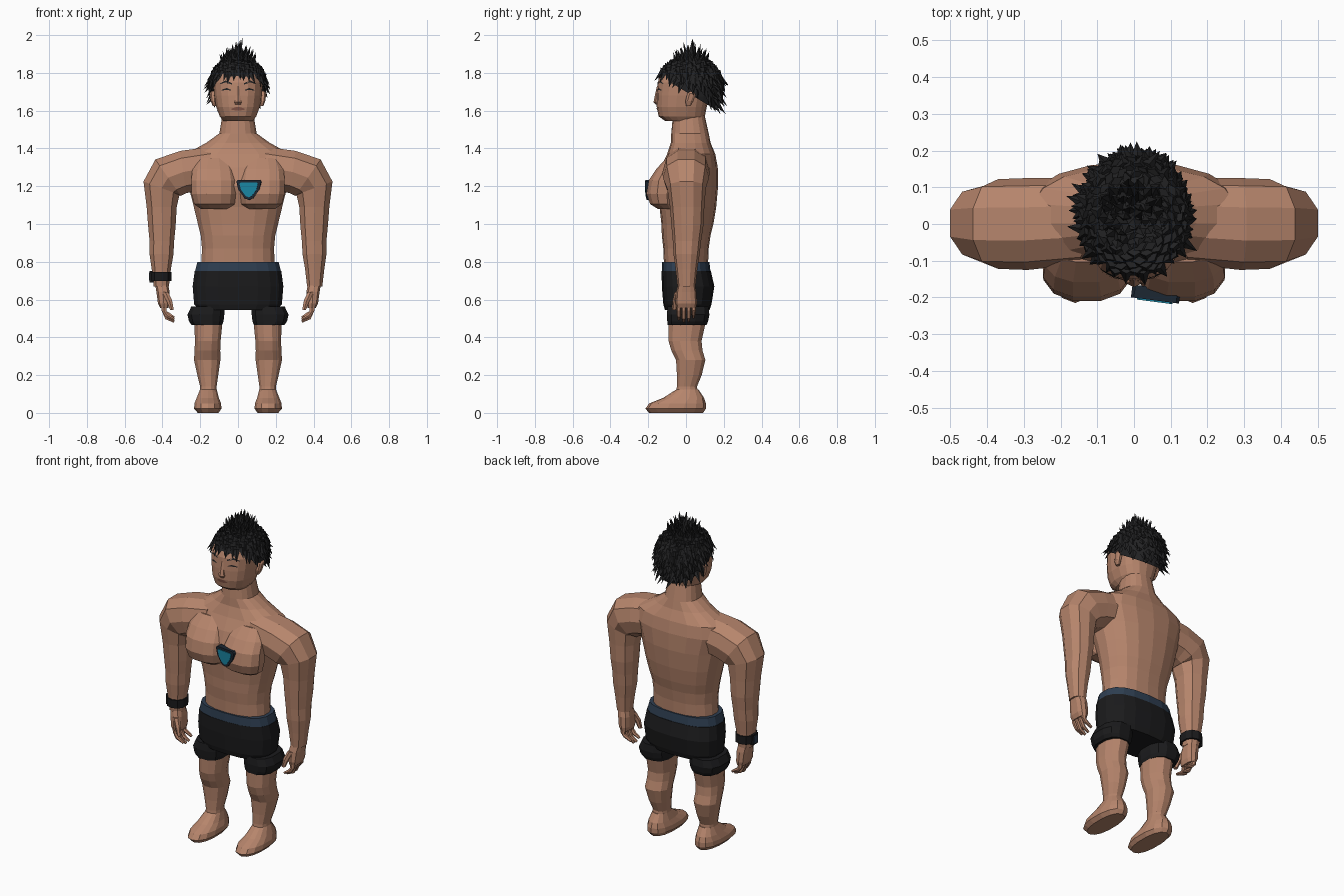
import bpy, bmesh, math, random
from mathutils import Vector, Matrix
from mathutils.bvhtree import BVHTree

random.seed(4)


def material(name, rgb):
    m = bpy.data.materials.new(name)
    m.diffuse_color = (*rgb, 1)
    return m


SKIN = material("skin", (0.47, 0.235, 0.15))
HAIR = material("hair black", (0.016, 0.016, 0.017))
CLOTH = material("shorts black", (0.011, 0.011, 0.012))
BAND = material("waistband blue", (0.028, 0.05, 0.085))
TEAL = material("emblem teal", (0.01, 0.23, 0.36))
RIM = material("emblem rim", (0.012, 0.02, 0.032))
LIP = material("lip", (0.25, 0.10, 0.07))


def finish(bm, name, mat, mirror=False):
    bmesh.ops.recalc_face_normals(bm, faces=bm.faces)
    me = bpy.data.meshes.new(name)
    bm.to_mesh(me)
    ob = bpy.data.objects.new(name, me)
    bpy.context.collection.objects.link(ob)
    me.materials.append(mat)
    if mirror:
        ob.modifiers.new("mirror", 'MIRROR')
    return ob


def loft(name, mat, sections, n=12, e=2.3, mirror=False):
    """Skin rings (centre x, z, half width, front y, back y, tilt degrees)."""
    bm = bmesh.new()
    rings = []
    for cx, z, r, yf, yb, *tilt in sections:
        a = math.radians(tilt[0]) if tilt else 0
        ring = []
        for i in range(n):
            t = 2 * math.pi * (i + 0.5) / n
            c, s = math.cos(t), math.sin(t)
            u = math.copysign(abs(c) ** (2 / e), c) * r
            v = math.copysign(abs(s) ** (2 / e), s) * (yb - yf) / 2
            ring.append(bm.verts.new((cx + u * math.cos(a), (yf + yb) / 2 + v, z + u * math.sin(a))))
        rings.append(ring)
    for p, q in zip(rings, rings[1:]):
        for i in range(n):
            j = (i + 1) % n
            bm.faces.new((p[i], p[j], q[j], q[i]))
    bm.faces.new(rings[0])
    bm.faces.new(rings[-1])
    return finish(bm, name, mat, mirror)


# Torso and neck
loft("torso", SKIN, [
    (0, 0.74, 0.20, -0.115, 0.115), (0, 0.87, 0.193, -0.12, 0.12), (0, 0.94, 0.20, -0.128, 0.13),
    (0, 1.00, 0.215, -0.13, 0.145), (0, 1.09, 0.237, -0.14, 0.16), (0, 1.20, 0.265, -0.165, 0.17),
    (0, 1.30, 0.30, -0.135, 0.168), (0, 1.37, 0.28, -0.10, 0.155), (0, 1.43, 0.17, -0.08, 0.13),
    (0, 1.48, 0.10, -0.078, 0.12), (0, 1.57, 0.085, -0.07, 0.10)], n=18)
loft("chest_muscle", SKIN, [
    (0.12, 1.08, 0.08, -0.15, -0.05), (0.125, 1.105, 0.11, -0.192, -0.05), (0.128, 1.16, 0.122, -0.212, -0.04),
    (0.128, 1.23, 0.123, -0.20, -0.04), (0.13, 1.29, 0.115, -0.16, -0.03), (0.13, 1.35, 0.09, -0.105, -0.02)],
    n=12, mirror=True)

# Arms, from inside the shoulder to the wrist
loft("arm", SKIN, [
    (0.15, 1.30, 0.115, -0.11, 0.125, 95), (0.29, 1.275, 0.118, -0.125, 0.125, 82),
    (0.37, 1.245, 0.123, -0.122, 0.122, 55), (0.405, 1.19, 0.106, -0.10, 0.105, 20),
    (0.404, 1.09, 0.083, -0.085, 0.097), (0.403, 0.99, 0.076, -0.077, 0.092),
    (0.403, 0.91, 0.068, -0.07, 0.08), (0.405, 0.84, 0.066, -0.066, 0.072),
    (0.406, 0.76, 0.053, -0.055, 0.06), (0.406, 0.67, 0.042, -0.045, 0.05)], n=10, mirror=True)
loft("palm", SKIN, [
    (0.406, 0.69, 0.036, -0.04, 0.045), (0.397, 0.64, 0.036, -0.052, 0.055),
    (0.393, 0.58, 0.032, -0.056, 0.058), (0.39, 0.555, 0.022, -0.05, 0.053)], n=10, e=2.8, mirror=True)
for i, tip in enumerate((0.495, 0.483, 0.487, 0.505)):
    y = -0.038 + i * 0.026
    loft(f"finger_{i + 1}", SKIN, [
        (0.395, 0.585, 0.016, y - 0.012, y + 0.012), (0.392, 0.54, 0.015, y - 0.012, y + 0.012, 10),
        (0.375, tip + 0.02, 0.013, y - 0.011, y + 0.011, -35),
        (0.338, tip, 0.007, y - 0.007, y + 0.007, -60)], n=6, mirror=True)
loft("thumb", SKIN, [
    (0.385, 0.64, 0.018, -0.06, -0.02), (0.362, 0.59, 0.016, -0.072, -0.04, -20),
    (0.35, 0.545, 0.011, -0.074, -0.05)], n=6, mirror=True)

# Legs and feet
loft("leg", SKIN, [
    (0.157, 0.10, 0.047, -0.055, 0.065), (0.157, 0.14, 0.045, -0.05, 0.06), (0.16, 0.20, 0.057, -0.05, 0.085),
    (0.163, 0.28, 0.072, -0.055, 0.105), (0.162, 0.33, 0.07, -0.08, 0.09), (0.16, 0.38, 0.07, -0.095, 0.085),
    (0.157, 0.47, 0.076, -0.095, 0.105), (0.16, 0.55, 0.08, -0.09, 0.11)], n=12, mirror=True)
loft("foot", SKIN, [
    (0.158, 0.0, 0.056, -0.195, 0.09), (0.16, 0.022, 0.074, -0.215, 0.105), (0.16, 0.05, 0.072, -0.195, 0.105),
    (0.16, 0.08, 0.06, -0.12, 0.095), (0.157, 0.125, 0.045, -0.05, 0.065)], n=14, mirror=True)

# Shorts
loft("waistband", BAND, [
    (0, 0.745, 0.231, -0.128, 0.13), (0, 0.80, 0.217, -0.126, 0.124)], n=18, e=2.6)
loft("shorts", CLOTH, [
    (0, 0.545, 0.21, -0.112, 0.125), (0, 0.575, 0.235, -0.12, 0.135), (0, 0.67, 0.243, -0.128, 0.15),
    (0, 0.75, 0.232, -0.129, 0.132)], n=18, e=2.6)
loft("leg_cuff", CLOTH, [
    (0.165, 0.465, 0.083, -0.10, 0.112), (0.168, 0.485, 0.094, -0.102, 0.12),
    (0.17, 0.52, 0.10, -0.105, 0.127), (0.16, 0.562, 0.09, -0.10, 0.122)], n=12, e=2.6, mirror=True)

# Wrist watch on one arm
loft("watch_strap", CLOTH, [
    (-0.406, 0.697, 0.055, -0.06, 0.065), (-0.406, 0.747, 0.057, -0.062, 0.067)], n=10)
loft("watch_case", CLOTH, [
    (-0.458, 0.69, 0.014, -0.032, 0.036), (-0.458, 0.752, 0.014, -0.032, 0.036)], n=4, e=2)
loft("watch_screen", BAND, [
    (-0.469, 0.70, 0.004, -0.024, 0.028), (-0.469, 0.742, 0.004, -0.024, 0.028)], n=4, e=2)

# Head
head = loft("head", SKIN, [
    (0, 1.545, 0.078, -0.11, 0.08), (0, 1.57, 0.098, -0.145, 0.10), (0, 1.62, 0.117, -0.155, 0.11),
    (0, 1.68, 0.127, -0.155, 0.125), (0, 1.75, 0.133, -0.15, 0.14), (0, 1.80, 0.12, -0.13, 0.14),
    (0, 1.84, 0.08, -0.07, 0.08)], n=18, e=2.4)
loft("ear", SKIN, [
    (0.125, 1.625, 0.01, 0.0, 0.025), (0.13, 1.65, 0.015, -0.005, 0.04),
    (0.134, 1.69, 0.017, 0.005, 0.055), (0.132, 1.705, 0.01, 0.015, 0.05)], n=8, mirror=True)
loft("nose", SKIN, [
    (0, 1.632, 0.016, -0.16, -0.13), (0, 1.645, 0.022, -0.172, -0.13),
    (0, 1.68, 0.013, -0.165, -0.13), (0, 1.73, 0.010, -0.154, -0.13)], n=6)

# Painted face details laid on the head surface
face = bmesh.new()
face.from_mesh(head.data)
tree = BVHTree.FromBMesh(face)


def decal(name, mat, points, mirror):
    """Strip through (x, z, half height) laid over the face."""
    bm = bmesh.new()
    rows = []
    for x, z, h in points:
        pair = []
        for zz in (z - h, z + h):
            hit = tree.ray_cast(Vector((x, -1, zz)), Vector((0, 1, 0)))[0]
            pair.append(bm.verts.new((x, hit.y - 0.004, zz)))
        rows.append(pair)
    for p, q in zip(rows, rows[1:]):
        bm.faces.new((p[0], q[0], q[1], p[1]))
    finish(bm, name, mat, mirror)


decal("eyebrow", HAIR, [(0.032, 1.742, 0.004), (0.065, 1.755, 0.005), (0.096, 1.742, 0.002)], True)
decal("eye", HAIR, [(0.036, 1.708, 0.002), (0.06, 1.715, 0.005), (0.088, 1.708, 0.002)], True)
decal("mouth", LIP, [(-0.036, 1.608, 0.002), (-0.012, 1.61, 0.009), (0.012, 1.61, 0.009), (0.036, 1.608, 0.002)], False)
face.free()

# Chest emblem: rounded shield plate with a smaller bright plate in front
SHIELD = [(-0.066, 0.042), (-0.058, 0.052), (0.058, 0.052), (0.066, 0.042), (0.056, 0.0),
          (0.022, -0.046), (0.0, -0.055), (-0.022, -0.046), (-0.056, 0.0)]


def plate(name, mat, scale, y, depth):
    bm = bmesh.new()
    f = bm.faces.new([bm.verts.new((x * scale, y, z * scale)) for x, z in SHIELD])
    ext = bmesh.ops.extrude_face_region(bm, geom=[f])["geom"]
    bmesh.ops.translate(bm, vec=(0, depth, 0), verts=[v for v in ext if isinstance(v, bmesh.types.BMVert)])
    bm.transform(Matrix.Translation((0.058, -0.2, 1.182)) @ Matrix.Rotation(-0.13, 4, 'Z'))
    finish(bm, name, mat)


plate("emblem_rim", RIM, 1.0, -0.008, 0.035)
plate("emblem_face", TEAL, 0.74, -0.012, 0.008)

# Hair cap: squashed sphere cut along a sloping hairline
CENTRE = Vector((0, 0.02, 1.74))


def shell(d):
    return CENTRE + Vector((d.x * 0.147, d.y * 0.172, d.z * (0.14 if d.z > 0 else 0.25)))


bm = bmesh.new()
bmesh.ops.create_icosphere(bm, subdivisions=3, radius=1)
for v in bm.verts:
    v.co = shell(v.co.normalized())
bmesh.ops.bisect_plane(bm, geom=bm.verts[:] + bm.edges[:] + bm.faces[:], plane_co=(0, 0, 1.70),
                       plane_no=(0, -0.6, -1), clear_outer=True)
finish(bm, "hair_cap", HAIR)

# Hair locks: flattened spikes, swept down at the sides and up on the crown
bm = bmesh.new()


def spike(base, direction, length, width):
    d = direction.normalized()
    rot = d.to_track_quat('Z', 'Y').to_matrix().to_4x4()
    mat = Matrix.Translation(base + d * (length / 2 - 0.012)) @ rot @ Matrix.Diagonal((1, 0.6, 1, 1))
    bmesh.ops.create_cone(bm, cap_ends=True, segments=4, radius1=width, radius2=0, depth=length, matrix=mat)


COUNT = 330
for i in range(COUNT):
    z = 1 - 1.75 * (i + 0.5) / COUNT
    r, t = math.sqrt(1 - z * z), i * 2.39996
    d = Vector((r * math.cos(t), r * math.sin(t), z))
    p = shell(d)
    if p.z < 1.715 - 0.6 * p.y:
        continue
    jitter = Vector([random.uniform(-0.25, 0.25) for _ in range(3)])
    down = Vector((d.x * 0.45, d.y * 0.45, -0.75))
    front = d.y < -0.6
    spike(p, down + jitter * (0.6 if front else 1), random.uniform(0.045, 0.075), 0.02)
for i in range(44):
    r, t = 0.085 * math.sqrt((i + 0.5) / 44), i * 2.39996
    base = Vector((r * math.cos(t), 0.025 + r * math.sin(t), 1.875 - r * 0.25))
    out = Vector((math.cos(t), math.sin(t), 0)) * r * 5
    lean = Vector((random.uniform(-0.15, 0.15), random.uniform(-0.15, 0.15), 1))
    spike(base, out + lean, 0.136 - r * 0.75 + random.uniform(-0.02, 0.0), 0.024)
for v in bm.verts:
    v.co.z = min(v.co.z, 2.0)
finish(bm, "hair_locks", HAIR)
